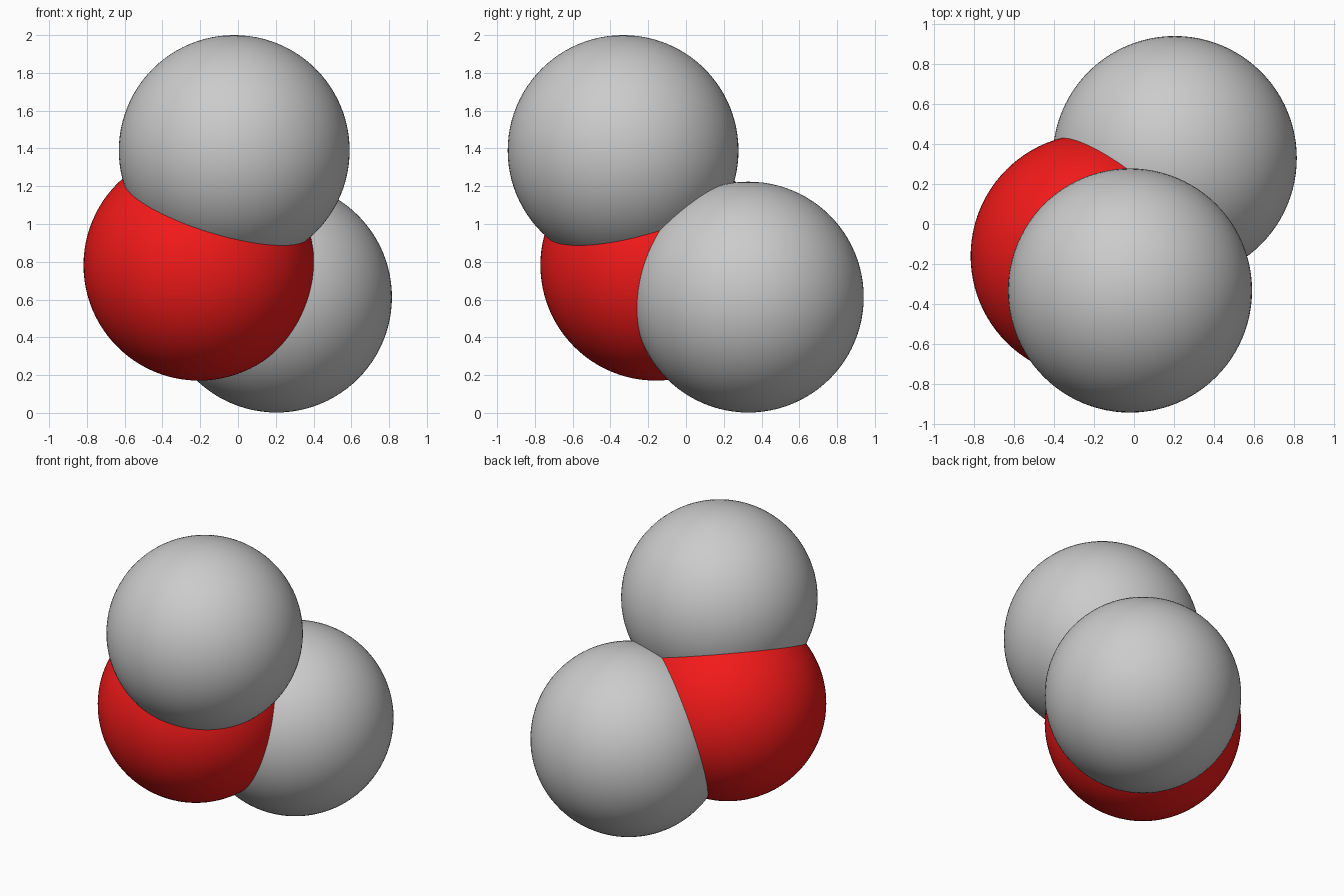
import bpy

if "Cube" in bpy.data.objects:
    bpy.data.objects.remove(bpy.data.objects["Cube"])

RADIUS = 0.611

red = bpy.data.materials.new("red")
red.diffuse_color = (0.9, 0.01, 0.01, 1)
red.use_nodes = True
red.node_tree.nodes["Principled BSDF"].inputs["Base Color"].default_value = red.diffuse_color


def ball(name, centre, material=None):
    bpy.ops.mesh.primitive_uv_sphere_add(
        segments=96, ring_count=48, radius=RADIUS, location=centre)
    obj = bpy.context.object
    obj.name = name
    bpy.ops.object.shade_smooth()
    if material:
        obj.data.materials.append(material)
    return obj


# Red centre ball with two overlapping grey balls
ball("centre_ball", (-0.207, -0.16, 0.782), red)
ball("upper_ball", (-0.02, -0.333, 1.389))
ball("lower_ball", (0.204, 0.33, 0.613))
